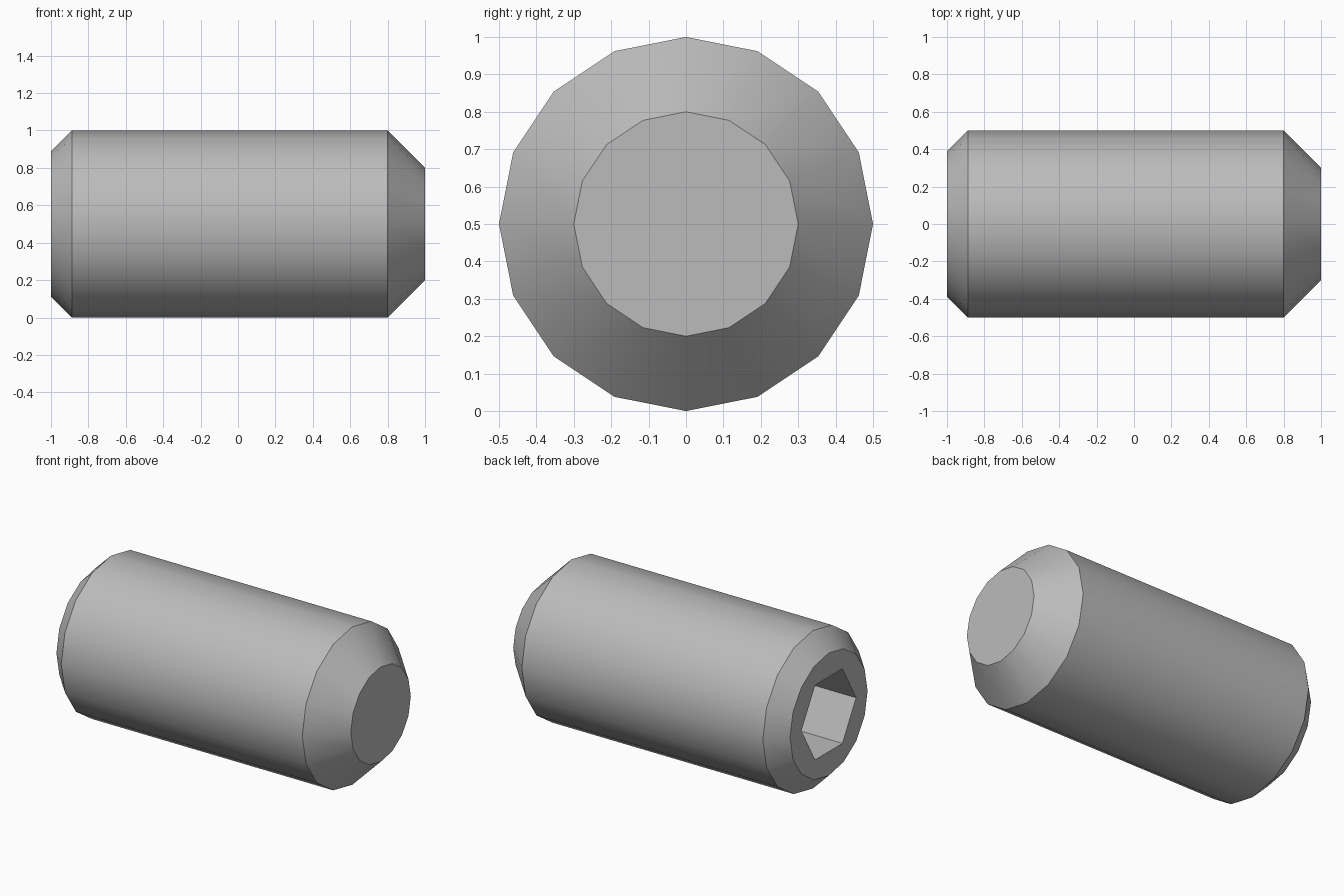
import bpy
import bmesh
import math

if "Cube" in bpy.data.objects:
    bpy.data.objects.remove(bpy.data.objects["Cube"], do_unlink=True)

SIDES = 16
AXIS_Z = 0.5

steel = bpy.data.materials.new("plain_steel_grey")
steel.use_nodes = True
GREY = (0.5, 0.5, 0.5, 1.0)
steel.diffuse_color = GREY
steel.node_tree.nodes["Principled BSDF"].inputs["Base Color"].default_value = GREY

bm = bmesh.new()


def ring(x, radius, count):
    """Ring of vertices around the x axis, starting on the +y side."""
    step = math.tau / count
    return [bm.verts.new((x, radius * math.cos(i * step),
                          AXIS_Z + radius * math.sin(i * step)))
            for i in range(count)]


def bridge(a, b):
    """Quads between two rings of equal count."""
    n = len(a)
    for i in range(n):
        j = (i + 1) % n
        bm.faces.new((a[i], a[j], b[j], b[i]))


def loop_edges(loop):
    return [bm.edges.get((v, loop[(i + 1) % len(loop)])) for i, v in enumerate(loop)]


# Body with a small chamfer at the socket end and a large one at the tip
profile = [(-1.0, 0.388), (-0.888, 0.5), (0.8, 0.5), (1.0, 0.3)]
body = [ring(x, r, SIDES) for x, r in profile]
for first, second in zip(body, body[1:]):
    bridge(first, second)
bm.faces.new(body[-1])

# Hexagonal socket sunk into the end
mouth = ring(-1.0, 0.273, 6)
floor = ring(-0.5, 0.273, 6)
bridge(mouth, floor)
bm.faces.new(floor)

# Flat end face around the socket mouth
bmesh.ops.triangle_fill(bm, edges=loop_edges(body[0]) + loop_edges(mouth),
                        use_beauty=True, normal=(-1, 0, 0))
bmesh.ops.recalc_face_normals(bm, faces=bm.faces)

mesh = bpy.data.meshes.new("set_screw")
bm.to_mesh(mesh)
bm.free()
mesh.materials.append(steel)
screw = bpy.data.objects.new("set_screw", mesh)
bpy.context.collection.objects.link(screw)

# Smooth round surfaces, sharp chamfer and socket edges
bpy.ops.object.select_all(action="DESELECT")
screw.select_set(True)
bpy.context.view_layer.objects.active = screw
bpy.ops.object.shade_smooth_by_angle(angle=math.radians(30))
